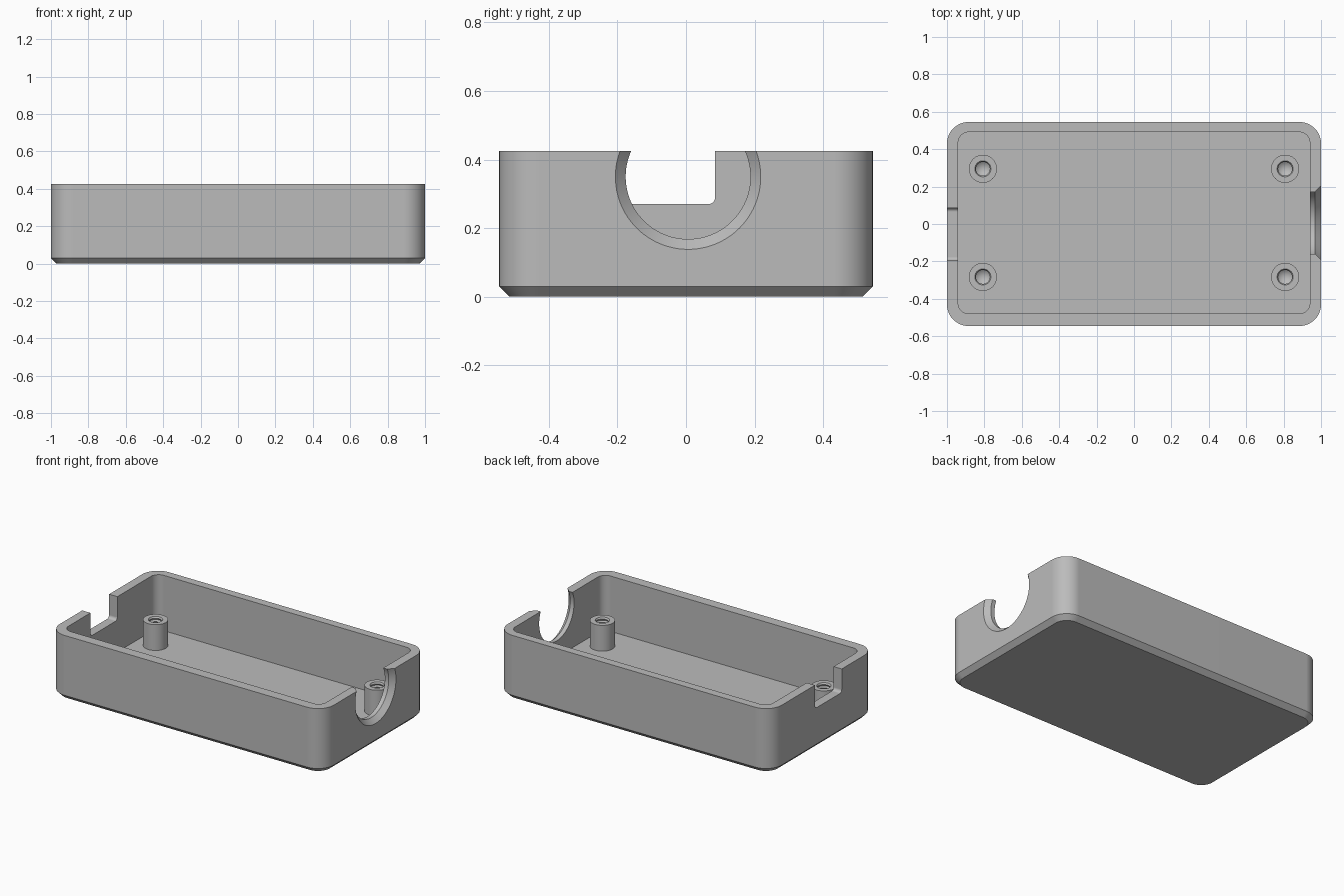
import bpy, bmesh, math
from mathutils import Matrix

if "Cube" in bpy.data.objects:
    bpy.data.objects.remove(bpy.data.objects["Cube"], do_unlink=True)

HEIGHT, FLOOR, POST_TOP = 0.425, 0.06, 0.23
MID_Y = 0.006  # cavity and fittings sit slightly off centre

grey = bpy.data.materials.new("grey plastic")
grey.use_nodes = True
grey.diffuse_color = (0.5, 0.5, 0.5, 1)
grey.node_tree.nodes["Principled BSDF"].inputs["Base Color"].default_value = (0.5, 0.5, 0.5, 1)


def finish(bm, name):
    bmesh.ops.recalc_face_normals(bm, faces=bm.faces)
    mesh = bpy.data.meshes.new(name)
    bm.to_mesh(mesh)
    bm.free()
    mesh.materials.append(grey)
    obj = bpy.data.objects.new(name, mesh)
    bpy.context.collection.objects.link(obj)
    return obj


def activate(obj):
    bpy.ops.object.select_all(action='DESELECT')
    obj.select_set(True)
    bpy.context.view_layer.objects.active = obj


def rounded_loop(bm, hx, hy, r, z, cy=0, steps=12):
    """Ring of vertices around a rounded rectangle."""
    ring = []
    for k, (sx, sy) in enumerate([(1, 1), (-1, 1), (-1, -1), (1, -1)]):
        for i in range(steps + 1):
            a = math.pi / 2 * (k + i / steps)
            ring.append(bm.verts.new((sx * (hx - r) + r * math.cos(a),
                                      cy + sy * (hy - r) + r * math.sin(a), z)))
    return ring


def skin(bm, rings):
    """Join successive rings and cap both ends."""
    for a, b in zip(rings, rings[1:]):
        for i in range(len(a)):
            j = (i + 1) % len(a)
            bm.faces.new((a[i], a[j], b[j], b[i]))
    bm.faces.new(rings[0])
    bm.faces.new(rings[-1])


def cut(target, cutter):
    cutter.hide_render = True
    mod = target.modifiers.new("cut", 'BOOLEAN')
    mod.operation, mod.solver, mod.object = 'DIFFERENCE', 'EXACT', cutter
    activate(target)
    bpy.ops.object.modifier_apply(modifier=mod.name)
    bpy.data.objects.remove(cutter, do_unlink=True)


def smooth(obj):
    activate(obj)
    bpy.ops.object.shade_smooth_by_angle(angle=math.radians(28))
    obj.modifiers.new("flat walls", 'WEIGHTED_NORMAL').keep_sharp = True


# Tray with chamfered base, hollowed from above
bm = bmesh.new()
skin(bm, [rounded_loop(bm, 0.97, 0.515, 0.085, 0),
          rounded_loop(bm, 1, 0.545, 0.115, 0.03),
          rounded_loop(bm, 1, 0.545, 0.115, HEIGHT),
          rounded_loop(bm, 0.94, 0.485, 0.055, HEIGHT, MID_Y),
          rounded_loop(bm, 0.94, 0.485, 0.055, FLOOR, MID_Y)])
tray = finish(bm, "tray")

# Round opening with a flared outer edge in the left end
bm = bmesh.new()
rings = []
for x, r in [(0.9, 0.182), (0.968, 0.182), (1, 0.212), (1.05, 0.259)]:
    angles = [math.tau * i / 96 for i in range(96)]
    rings.append([bm.verts.new((x, MID_Y + r * math.cos(a), 0.35 + r * math.sin(a)))
                  for a in angles])
skin(bm, rings)
cut(tray, finish(bm, "round_cutter"))

# Square notch with rounded lower corners in the right end
bm = bmesh.new()
skin(bm, [rounded_loop(bm, 0.165, 0.14, 0.02, x, steps=6) for x in (-0.06, 0.06)])
bmesh.ops.rotate(bm, verts=bm.verts, matrix=Matrix.Rotation(math.pi / 2, 3, 'Y'))
bmesh.ops.translate(bm, verts=bm.verts, vec=(-0.98, -0.055, 0.27 + 0.165))
cut(tray, finish(bm, "notch_cutter"))
smooth(tray)

# Screw posts with threaded holes ending in a cone
profile = [(0, FLOOR - 0.02), (0.075, FLOOR - 0.02), (0.075, POST_TOP), (0.043, POST_TOP)]
for i in range(5):
    z = POST_TOP - 0.01 - 0.022 * i
    profile += [(0.037, z), (0.043, z - 0.011)]
profile += [(0.04, 0.11), (0, 0.075)]
for side, sx in (("left", 1), ("right", -1)):
    for end, sy in (("front", -1), ("back", 1)):
        bm = bmesh.new()
        verts = [bm.verts.new((r, 0, z)) for r, z in profile]
        edges = [bm.edges.new(pair) for pair in zip(verts, verts[1:])]
        bmesh.ops.spin(bm, geom=verts + edges, axis=(0, 0, 1), cent=(0, 0, 0),
                       angle=math.tau, steps=48)
        bmesh.ops.remove_doubles(bm, verts=bm.verts, dist=0.0001)
        bmesh.ops.translate(bm, verts=bm.verts, vec=(sx * 0.808, MID_Y + sy * 0.289, 0))
        smooth(finish(bm, f"screw_post_{end}_{side}"))
